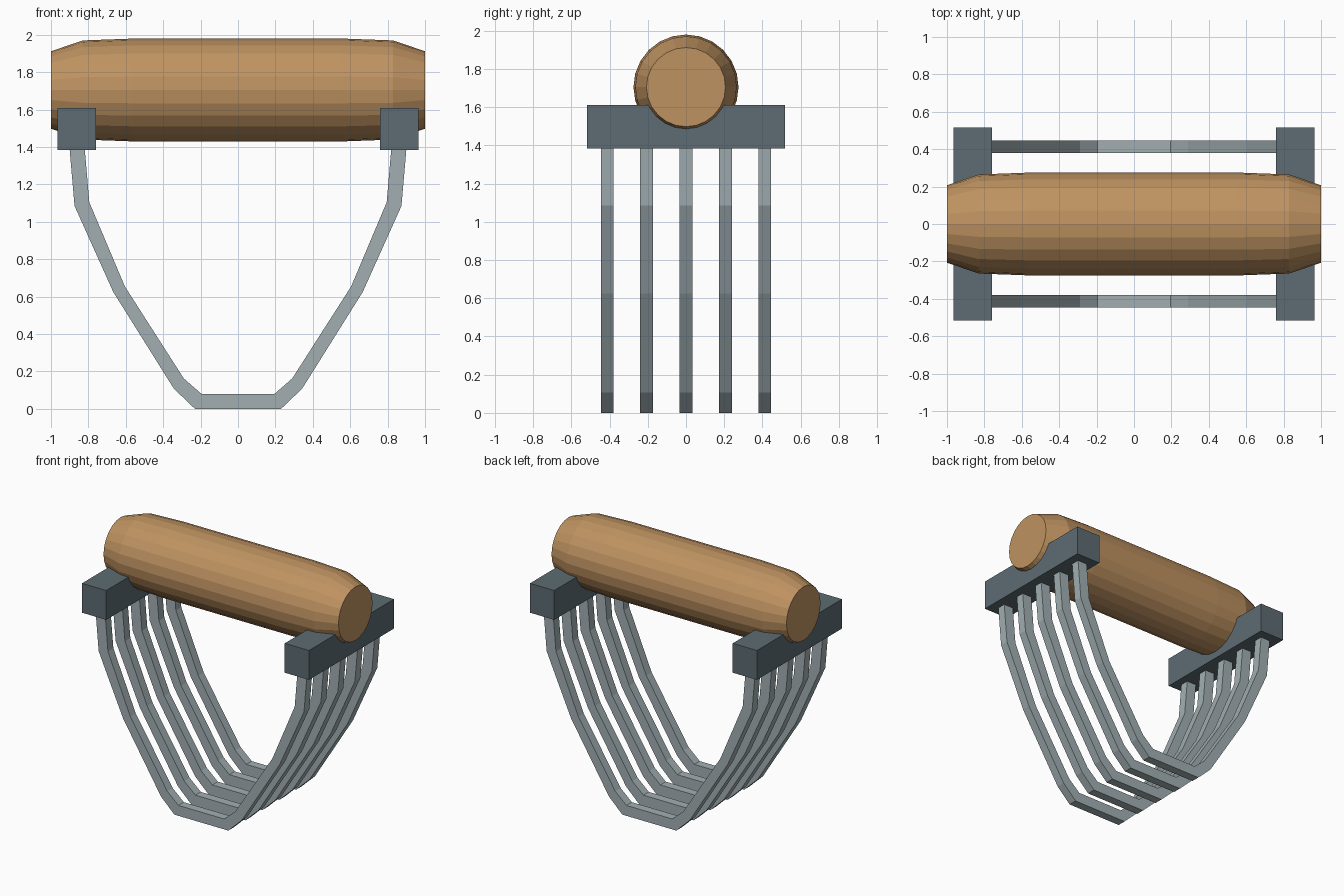
import bpy, bmesh, math

if "Cube" in bpy.data.objects:
    bpy.data.objects.remove(bpy.data.objects["Cube"])


def finish(name, bm, color):
    bmesh.ops.recalc_face_normals(bm, faces=bm.faces)
    mesh = bpy.data.meshes.new(name)
    bm.to_mesh(mesh)
    bm.free()
    mat = bpy.data.materials.get(color[0]) or bpy.data.materials.new(color[0])
    mat.diffuse_color = color[1]
    mat.use_nodes = True
    mat.node_tree.nodes["Principled BSDF"].inputs["Base Color"].default_value = mat.diffuse_color
    mesh.materials.append(mat)
    obj = bpy.data.objects.new(name, mesh)
    bpy.context.collection.objects.link(obj)
    return obj


WOOD = ("wood", (0.52, 0.29, 0.12, 1))
DARK = ("dark_steel", (0.11, 0.15, 0.17, 1))
STEEL = ("steel", (0.36, 0.43, 0.45, 1))

# Turned wooden handle, tapered at both ends
SIDES = 24
half = [(1.0, 0.207), (0.83, 0.265), (0.56, 0.275)]
profile = [(-x, r) for x, r in half] + half[::-1]
bm = bmesh.new()
rings = []
for x, r in profile:
    angles = [2 * math.pi * i / SIDES for i in range(SIDES)]
    rings.append([bm.verts.new((x, r * math.cos(a), 1.705 + r * math.sin(a))) for a in angles])
for a, b in zip(rings, rings[1:]):
    for i in range(SIDES):
        j = (i + 1) % SIDES
        bm.faces.new((a[i], a[j], b[j], b[i]))
bm.faces.new(rings[0])
bm.faces.new(rings[-1])
finish("handle", bm, WOOD)

# Blocks joining the blades to the handle
for side, sx in (("left", -1), ("right", 1)):
    bm = bmesh.new()
    bmesh.ops.create_cube(bm, size=1)
    for v in bm.verts:
        v.co = (sx * 0.863 + v.co.x * 0.206, v.co.y * 1.034, 1.497 + v.co.z * 0.226)
    finish(side + "_block", bm, DARK)

# Five bent blades: outer and inner outline, mirrored across x
outer = [(0.903, 1.42), (0.874, 1.085), (0.667, 0.625), (0.343, 0.108), (0.23, 0.0)]
inner = [(0.822, 1.42), (0.795, 1.105), (0.605, 0.655), (0.29, 0.163), (0.195, 0.08)]
outer += [(-x, z) for x, z in outer[::-1]]
inner += [(-x, z) for x, z in inner[::-1]]
for k in range(5):
    y = (k - 2) * 0.2065
    bm = bmesh.new()
    loops = [[bm.verts.new((x, y + dy, z)) for x, z in line]
             for line, dy in ((outer, -0.033), (outer, 0.033), (inner, 0.033), (inner, -0.033))]
    sections = list(zip(*loops))
    for a, b in zip(sections, sections[1:]):
        for i in range(4):
            j = (i + 1) % 4
            bm.faces.new((a[i], a[j], b[j], b[i]))
    bm.faces.new(sections[0])
    bm.faces.new(sections[-1])
    finish(f"blade_{k + 1}", bm, STEEL)
